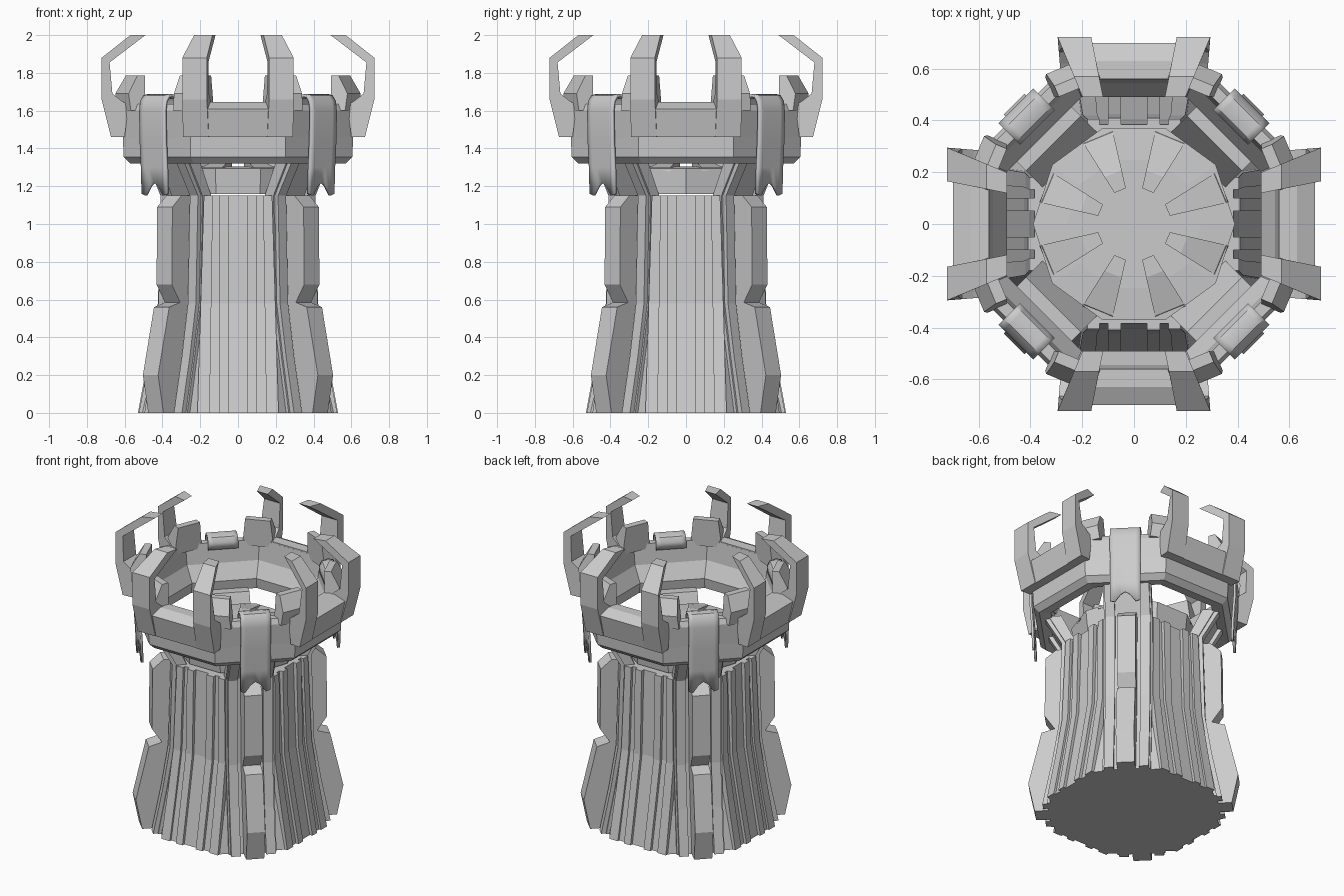
import bpy, bmesh
from math import pi, cos, sin, radians

if "Cube" in bpy.data.objects:
    bpy.data.objects.remove(bpy.data.objects["Cube"])

CARD = [i * pi / 2 for i in range(4)]
DIAG = [a + pi / 4 for a in CARD]
CORNERS = [pi / 8 + i * pi / 4 for i in range(8)]


def finish(name, bm, smooth=False):
    bmesh.ops.recalc_face_normals(bm, faces=bm.faces)
    me = bpy.data.meshes.new(name)
    bm.to_mesh(me)
    bm.free()
    ob = bpy.data.objects.new(name, me)
    bpy.context.collection.objects.link(ob)
    if smooth:
        bpy.context.view_layer.objects.active = ob
        ob.select_set(True)
        bpy.ops.object.shade_smooth_by_angle(angle=radians(40))
        ob.select_set(False)
    return ob


def rings(name, profile, sides, start, closed=False, flat=True):
    """Stack of polygon rings; profile is (radius, z). closed makes a hollow ring."""
    bm = bmesh.new()
    k = 1 / cos(pi / sides) if flat else 1
    loops = [[bm.verts.new((r * k * cos(start + 2 * pi * i / sides),
                            r * k * sin(start + 2 * pi * i / sides), z))
              for i in range(sides)] for r, z in profile]
    pairs = list(zip(loops, loops[1:]))
    if closed:
        pairs.append((loops[-1], loops[0]))
    else:
        bm.faces.new(loops[0])
        bm.faces.new(loops[-1])
    for a, b in pairs:
        for i in range(sides):
            j = (i + 1) % sides
            bm.faces.new((a[i], a[j], b[j], b[i]))
    return finish(name, bm)


def slabs(name, profile, spans, angles):
    """Outline of (radius, z) points given width across; span ends are numbers or functions of r, z."""
    bm = bmesh.new()
    for ang in angles:
        c, s = cos(ang), sin(ang)
        for lo, hi in spans:
            sides = []
            for t in (lo, hi):
                row = []
                for r, z in profile:
                    w = t(r, z) if callable(t) else t
                    row.append(bm.verts.new((r * c - w * s, r * s + w * c, z)))
                sides.append(row)
                bm.faces.new(row)
            a, b = sides
            for i in range(len(a)):
                j = (i + 1) % len(a)
                bm.faces.new((a[i], a[j], b[j], b[i]))
    return finish(name, bm)


# Tower body: concave octagon
rings("tower_body", [(.51, 0), (.455, .3), (.405, .58), (.385, 1.15)], 8, pi / 8)

# Ribs on the straight sides
slabs("wall_ribs", [(.4, 0), (.53, 0), (.474, .3), (.424, .58), (.41, 1.15), (.34, 1.15)],
      [(-.1, -.05), (.05, .1)], CARD)
slabs("edge_ribs", [(.4, 0), (.525, 0), (.468, .3), (.42, .58), (.405, 1.15), (.34, 1.15)],
      [(lambda r, z: -.215 + .03 * z, lambda r, z: -.15 + .015 * z),
       (lambda r, z: .15 - .015 * z, lambda r, z: .215 - .03 * z)], CARD)

# Corner pillars that flare out to carry the crown
slabs("corner_pillars", [(.35, 0), (.53, 0), (.475, .3), (.43, .58), (.415, 1.15), (.52, 1.34),
                         (.44, 1.34), (.35, 1.15)], [(-.15, .15)], DIAG)
slabs("pillar_columns", [(.35, 0), (.56, 0), (.5, .3), (.455, .58), (.44, 1.15), (.55, 1.34),
                         (.46, 1.34), (.37, 1.15)], [(-.14, -.08), (.08, .14)], DIAG)

# Stepped buttress fins
slabs("buttress_fins", [(.4, 0), (.615, 0), (.655, .2), (.572, .56), (.49, .585), (.553, .68),
                        (.548, 1.09), (.48, 1.15), (.38, 1.15)], [(-.057, .057)], DIAG)

# Raised ten-sided floor with wedge teeth
rings("floor_drum", [(.375, 1.16), (.39, 1.295), (.26, 1.305)], 10, 0, flat=False)
slabs("floor_wedges", [(.14, 1.28), (.37, 1.28), (.36, 1.3), (.21, 1.34), (.14, 1.34)],
      [(lambda r, z: -.17 * r, lambda r, z: .17 * r)], CORNERS)

# Crown: lower band and flared upper band
rings("crown_ring", [(.50, 1.33), (.57, 1.32), (.605, 1.355), (.61, 1.46),
                     (.62, 1.6), (.605, 1.635), (.56, 1.635), (.545, 1.5), (.49, 1.4)],
      8, pi / 8, closed=True)
slabs("parapet_blocks", [(.57, 1.46), (.668, 1.46), (.70, 1.61), (.63, 1.645), (.56, 1.645)],
      [(lambda r, z: -.41 * r, lambda r, z: .41 * r)], CARD)

# Merlons wrapping the octagon corners, tucked behind the horns
slabs("corner_merlons", [(.575, 1.6), (.655, 1.6), (.665, 1.69), (.61, 1.785), (.565, 1.785)],
      [(lambda r, z: -.1 + .12 * max(0, z - 1.62), lambda r, z: .1 - .12 * max(0, z - 1.62))],
      CORNERS)

# Horns that hook inwards
horn = [(.58, 1.63), (.60, 1.46), (.672, 1.46), (.722, 1.66), (.722, 1.88), (.57, 2.0),
        (.49, 2.0), (.68, 1.855), (.665, 1.69), (.62, 1.655)]


def horn_in(r, z):
    return .165 - .2 * max(0, .72 - r)


def horn_out(r, z):
    return .295 - .42 * max(0, .72 - r) * (1 if z > 1.7 else .2)


slabs("horns", horn, [(horn_in, horn_out),
                      (lambda r, z: -horn_out(r, z), lambda r, z: -horn_in(r, z))], CARD)

# Banners draped over the diagonal walls, with forked lower ends
bm = bmesh.new()
drape = [(.535, 1.6), (.535, 1.645), (.55, 1.67), (.585, 1.68), (.61, 1.675), (.63, 1.65),
         (.638, 1.6), (.635, 1.45), (.625, 1.3), (.62, 1.15)]
across = [-.095, -.065, -.03, 0, .03, .065, .095]
cut = [.01, 0, .05, .07, .05, 0, .01]
for ang in DIAG:
    c, s = cos(ang), sin(ang)
    grid = []
    for n, (r, z) in enumerate(drape):
        last = n == len(drape) - 1
        grid.append([bm.verts.new((r * c - t * s, r * s + t * c, z + (d if last else 0)))
                     for t, d in zip(across, cut)])
    for a, b in zip(grid, grid[1:]):
        for i in range(len(across) - 1):
            bm.faces.new((a[i], a[i + 1], b[i + 1], b[i]))
banner = finish("banners", bm, smooth=True)
mod = banner.modifiers.new("thickness", 'SOLIDIFY')
mod.thickness = .015
mod.offset = 0
